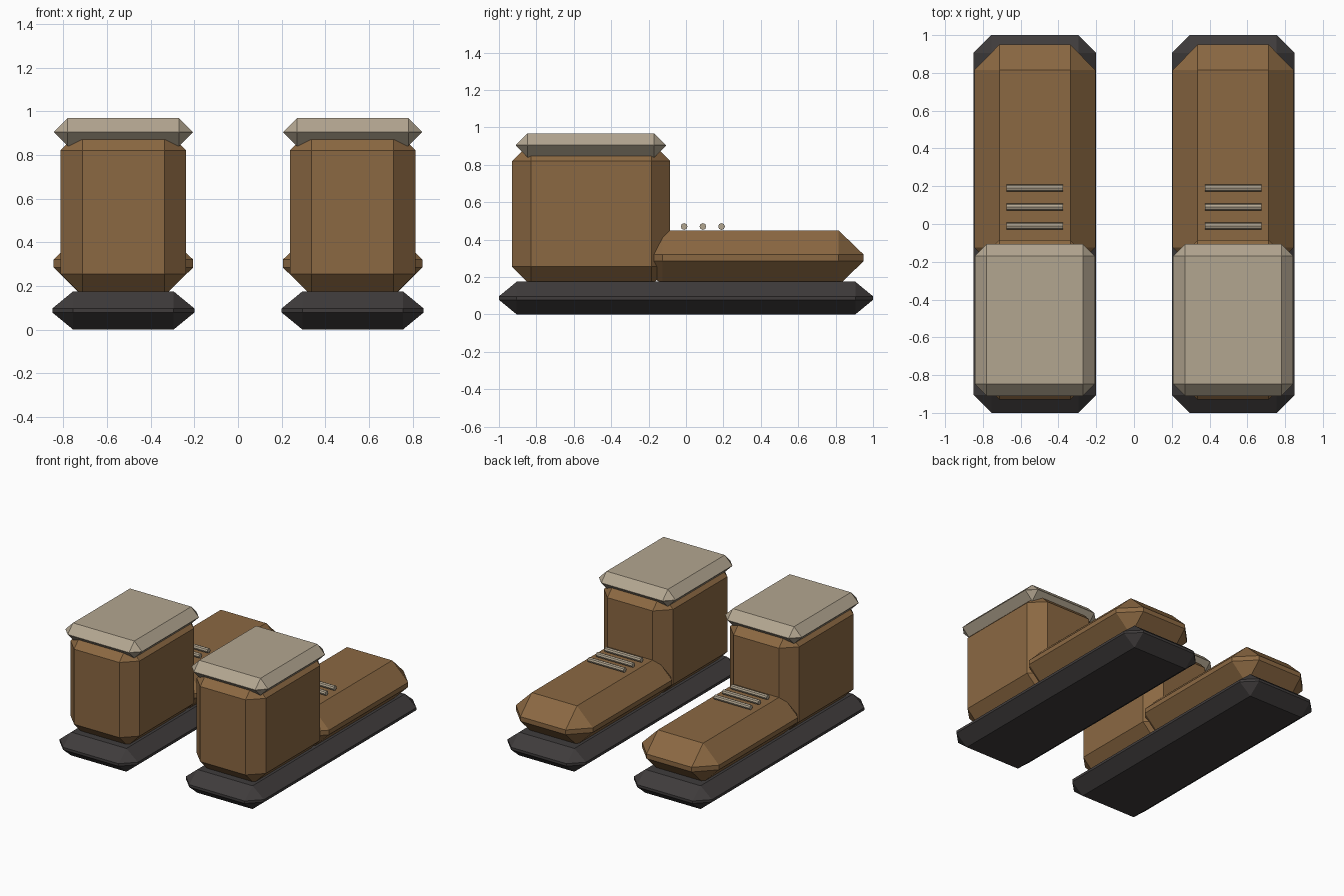
import bpy
import bmesh
from math import pi
from mathutils import Matrix

cube = bpy.data.objects.get("Cube")
if cube:
    bpy.data.objects.remove(cube, do_unlink=True)


def make_material(name, rgb):
    mat = bpy.data.materials.new(name)
    mat.use_nodes = True
    color = (*rgb, 1.0)
    mat.diffuse_color = color
    mat.node_tree.nodes["Principled BSDF"].inputs["Base Color"].default_value = color
    return mat


leather = make_material("brown leather", (0.26, 0.14, 0.055))
rubber = make_material("dark rubber", (0.05, 0.045, 0.045))
lining = make_material("beige lining", (0.45, 0.38, 0.28))


def add_object(name, bm, mat):
    bmesh.ops.recalc_face_normals(bm, faces=bm.faces)
    mesh = bpy.data.meshes.new(name)
    bm.to_mesh(mesh)
    bm.free()
    mesh.materials.append(mat)
    obj = bpy.data.objects.new(name, mesh)
    bpy.context.collection.objects.link(obj)


def chamfered_box(name, mat, low, high, inset):
    """Box between two corners, with every edge cut back by the inset per axis."""
    center = [(a + b) / 2 for a, b in zip(low, high)]
    half = [(b - a) / 2 for a, b in zip(low, high)]
    bm = bmesh.new()
    for sx in (-1, 1):
        for sy in (-1, 1):
            for sz in (-1, 1):
                signs = (sx, sy, sz)
                # One vertex per face direction at each corner
                for axis in range(3):
                    bm.verts.new([
                        center[i] + signs[i] * (half[i] - (0 if i == axis else inset[i]))
                        for i in range(3)])
    bmesh.ops.convex_hull(bm, input=bm.verts)
    bmesh.ops.dissolve_limit(bm, angle_limit=0.01, verts=bm.verts, edges=bm.edges)
    add_object(name, bm, mat)


def lace_bar(name, x, y, z):
    bm = bmesh.new()
    bmesh.ops.create_cone(bm, cap_ends=True, segments=8, radius1=0.018,
                          radius2=0.018, depth=0.3,
                          matrix=Matrix.Translation((x, y, z)) @ Matrix.Rotation(pi / 2, 4, "Y"))
    add_object(name, bm, lining)


def boot_part(name, mat, x, half_width, y_range, z_range, inset):
    chamfered_box(name, mat,
                  (x - half_width, y_range[0], z_range[0]),
                  (x + half_width, y_range[1], z_range[1]), inset)


# A matching pair of boots, toes pointing backwards
for side, x in (("left", 0.525), ("right", -0.525)):
    boot_part(side + "_sole", rubber, x, 0.325, (-1, 1), (0, 0.175), (0.095, 0.095, 0.078))
    boot_part(side + "_foot", leather, x, 0.32, (-0.26, 0.95), (0.155, 0.45), (0.132, 0.135, 0.13))
    boot_part(side + "_shaft", leather, x, 0.288, (-0.93, -0.085), (0.155, 0.92), (0.1, 0.1, 0.1))
    boot_part(side + "_collar", lining, x, 0.318, (-0.91, -0.107), (0.84, 0.968), (0.063, 0.063, 0.063))
    for i in range(3):
        lace_bar(f"{side}_lace_{i + 1}", x, -0.01 + 0.1 * i, 0.47)
